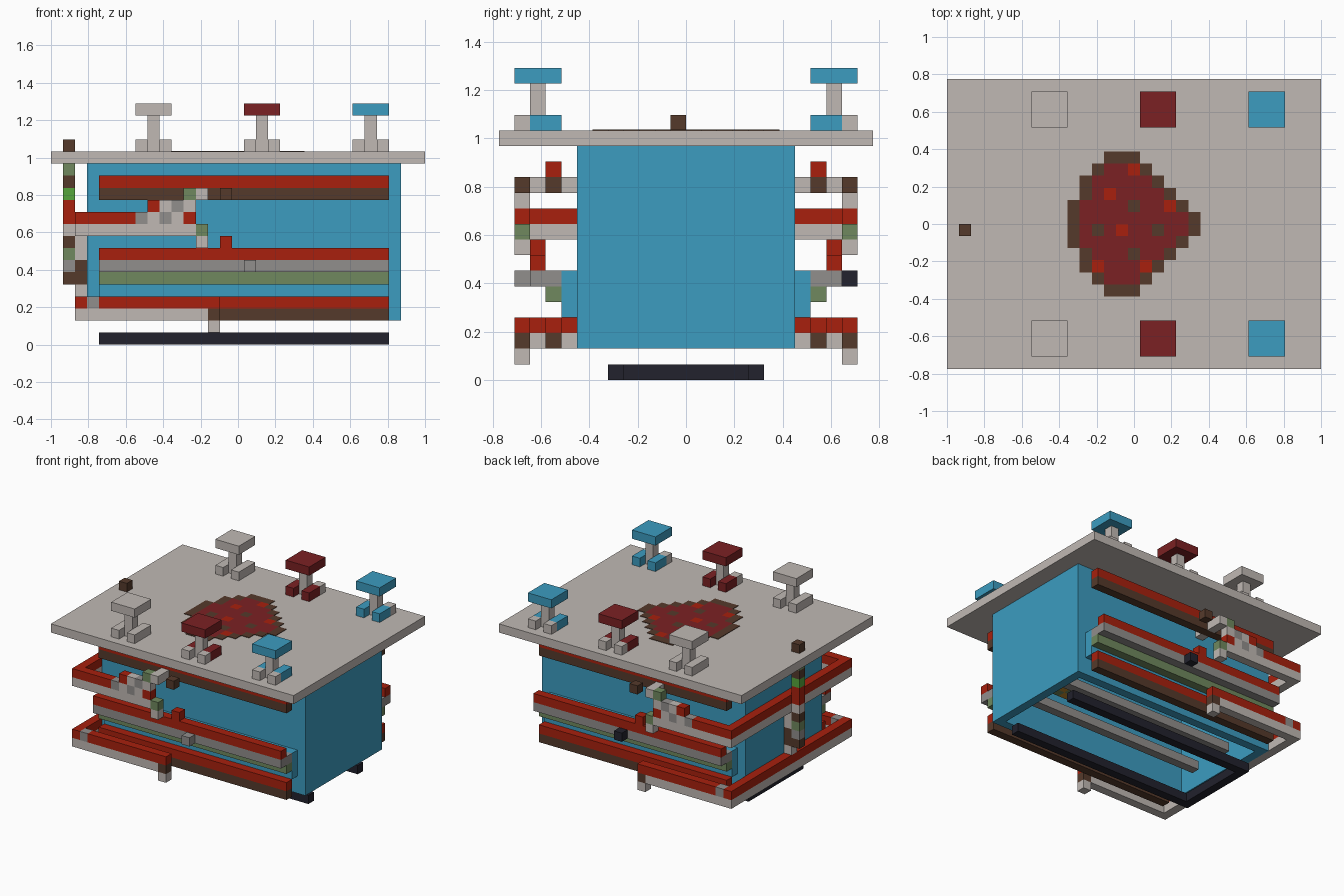
import bpy
import bmesh
from mathutils import Matrix, Vector

cube = bpy.data.objects.get("Cube")
if cube:
    bpy.data.objects.remove(cube, do_unlink=True)

NX, NY = 31, 24          # size in blocks
U = 2 / NX               # one block


def srgb(hexcode):
    channels = [int(hexcode[i:i + 2], 16) / 255 for i in (0, 2, 4)]
    return [c / 12.92 if c < 0.04 else ((c + 0.055) / 1.055) ** 2.4 for c in channels] + [1.0]


COLOURS = {"light": "c0b9b4", "grey": "918e8c", "blue": "3c9cc0", "red": "a8200d",
           "brown": "553a2b", "maroon": "7b2123", "green": "70895e",
           "lime": "56a63c", "black": "22222d", "orange": "c08a2c"}
MATERIALS = {}
for key, code in COLOURS.items():
    mat = bpy.data.materials.new(key + "_paint")
    mat.use_nodes = True
    mat.diffuse_color = srgb(code)
    bsdf = next(n for n in mat.node_tree.nodes if n.type == 'BSDF_PRINCIPLED')
    bsdf.inputs["Base Color"].default_value = srgb(code)
    MATERIALS[key] = mat


def span(v):
    """Block index or inclusive (first, last) pair to a start and an end."""
    return (v, v + 1) if isinstance(v, int) else (v[0], v[1] + 1)


def part(name, blocks, mirror=False, thin=None):
    """Join boxes of blocks (x, y, z, colour) into one object; mirror makes the back copy."""
    for side in (("front_", "back_") if mirror else ("",)):
        bm = bmesh.new()
        names = []
        for x, y, z, colour in blocks:
            if colour not in names:
                names.append(colour)
            lo, hi = (Vector(c) for c in zip(span(x), span(y), span(z)))
            if side == "back_":
                lo.y, hi.y = NY - hi.y, NY - lo.y
            if thin:
                hi.z = lo.z + thin
            mid = ((lo + hi) / 2 - Vector((NX / 2, NY / 2, 0))) * U
            made = bmesh.ops.create_cube(
                bm, size=1, matrix=Matrix.Translation(mid) @ Matrix.Diagonal((*((hi - lo) * U), 1)))
            for face in {f for v in made["verts"] for f in v.link_faces}:
                face.material_index = names.index(colour)
        mesh = bpy.data.meshes.new(side + name)
        bm.to_mesh(mesh)
        bm.free()
        for n in names:
            mesh.materials.append(MATERIALS[n])
        bpy.context.collection.objects.link(bpy.data.objects.new(side + name, mesh))


# Deck and hollow body, open underneath
part("deck", [((0, NX - 1), (0, NY - 1), 15, "light")])
wall = (2, 14)
part("body", [((3, 28), 5, wall, "blue"), ((3, 28), 18, wall, "blue"),
              (3, (6, 17), wall, "blue"), (28, (6, 17), wall, "blue")])
LONG = (4, 27)
part("body_ledge", [(LONG, 4, (4, 6), "blue")], mirror=True)

# Patch painted on the deck: dark border, speckled middle
rows = {6: (13, 15), 7: (12, 16), 8: (11, 17), 9: (11, 18), 10: (10, 19), 11: (10, 20),
        12: (10, 20), 13: (10, 19), 14: (11, 18), 15: (11, 17), 16: (12, 16), 17: (13, 15)}
cells = {(x, y) for y, (a, b) in rows.items() for x in range(a, b + 1)}
specks = {(15, 16): "red", (13, 14): "red", (18, 13): "red", (14, 11): "red",
          (12, 8): "red", (16, 8): "red", (15, 13): "brown", (12, 11): "brown",
          (17, 11): "brown", (15, 9): "brown"}


def patch_colour(x, y):
    around = {(x + 1, y), (x - 1, y), (x, y + 1), (x, y - 1)}
    return specks.get((x, y), "maroon") if around <= cells else "brown"


part("deck_patch", [(x, y, 16, patch_colour(x, y)) for x, y in sorted(cells)], thin=0.06)

# Stools along both edges of the deck
for label, x, colour in (("left", 25, "blue"), ("middle", 16, "maroon"), ("right", 7, "light")):
    blocks = [((x, x + 2), (1, 3), 19, colour), (x + 1, 2, (16, 18), "light")]
    for foot in (x, x + 2):
        blocks += [(foot, 1, 16, "light"), (foot, (2, 3), 16, colour)]
    part(label + "_stool", blocks, mirror=True)

# Long bars beside the body
part("upper_bar", [(LONG, 3, 12, "brown"), (LONG, 3, 13, "red"), (14, 1, 12, "brown")], mirror=True)
part("middle_bar", [(LONG, 3, 5, "green"), (LONG, (2, 3), 6, "grey"), (LONG, 2, 7, "red"),
                    (14, 2, 8, "red")], mirror=True)
part("lower_bar", [(LONG, 3, 2, "brown"), (LONG, 3, 3, "red")], mirror=True)
part("front_knob", [(16, 1, 6, "grey")])
part("back_knob", [(16, 22, 6, "black")])

# Lower rail wrapping the right end
part("lower_rail", [((2, 12), 1, 2, "light"), (2, 1, 3, "red"), (3, 1, 3, "grey"),
                    ((4, 13), 1, 3, "red"), (13, 1, 2, "brown"), (13, 1, 1, "light")], mirror=True)
part("lower_rail_end", [(2, (2, 21), 2, "light"), (2, (2, 21), 3, "red")])

# Upper rail with its stepped figure
part("upper_rail", [((2, 11), 1, 9, "light"), ((2, 6), 1, 10, "red")], mirror=True)
part("upper_rail_end", [(2, (2, 21), 9, "light"), (2, (2, 21), 10, "red")])
figure = {8: {12: "light"}, 9: {12: "green"},
          10: {7: "grey", 8: "light", 9: "grey", 10: "light", 11: "red"},
          11: {8: "red", 9: "light", 10: "grey", 11: "light"},
          12: {11: "green", 12: "light"}}
blocks = [(x, 1, z, c) for z, row in figure.items() for x, c in row.items()]
part("rail_figure", blocks + [(12, 2, 12, "light"), (12, 4, 12, "light")], mirror=True)

# Banded post at the right end, with a cap above the deck
bands = ["brown", "grey", "green", "brown", "light", "red", "red", "lime", "brown", "green"]
part("post", [(1, 11, 5 + i, c) for i, c in enumerate(bands)] + [(1, 11, 16, "brown")])
part("post_brace", [(2, 11, 4, "light"), (2, 11, (5, 6), "brown"), (2, 11, (7, 8), "light")])

# Base runners and the bars inside the body
part("base_runner", [(LONG, 7, 0, "black"), (4, (8, 11), 0, "black")], mirror=True)
part("inner_bar", [((5, 26), 9, 3, "grey")], mirror=True)
part("checked_strip", [(x, y, 4, "orange" if (x + y) % 2 else "green")
                       for x in range(5, 27) for y in (11, 12)])
